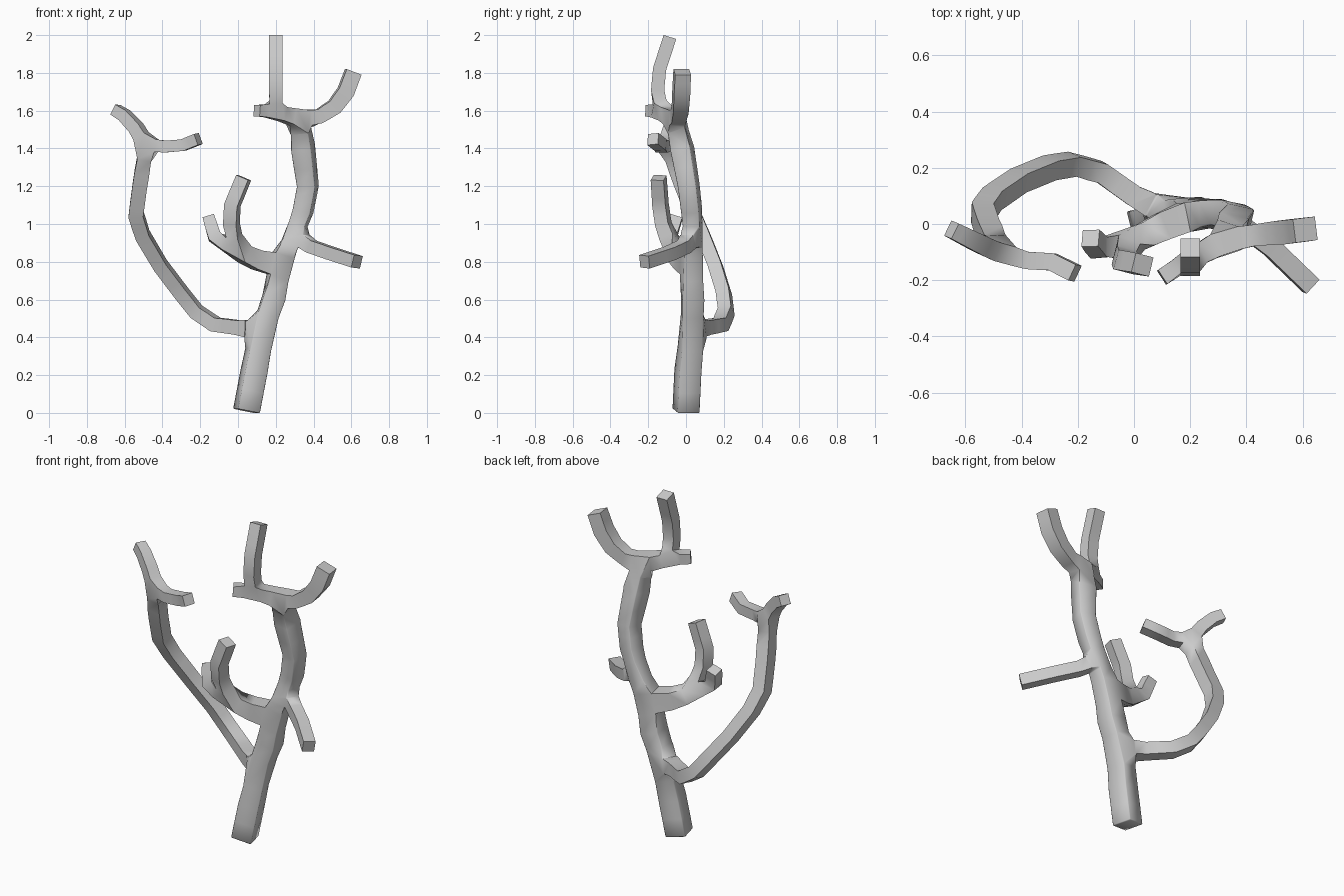
import bpy, bmesh, math
from mathutils import Vector
from mathutils.geometry import intersect_point_line

if "Cube" in bpy.data.objects:
    bpy.data.objects.remove(bpy.data.objects["Cube"])

# Skeleton: each limb is a list of (x, y, z, radius); limbs start at a named joint
verts, radii, edges, joints = [], [], [], {}


def limb(points, start=None, marks=None):
    """Add a chain of skeleton points, optionally starting at a joint; name points in marks."""
    prev = joints[start] if start else None
    for i, (x, y, z, r) in enumerate(points):
        verts.append((x, y, z))
        radii.append(r)
        cur = len(verts) - 1
        if prev is not None:
            edges.append((prev, cur))
        if marks and i in marks:
            joints[marks[i]] = cur
        prev = cur


# Trunk
limb([(0.045, 0.0, 0.01, .060), (0.085, 0.01, 0.22, .060), (0.13, 0.03, 0.44, .061),
      (0.19, 0.035, 0.61, .058), (0.23, 0.035, 0.79, .056), (0.295, 0.04, 0.94, .049),
      (0.345, 0.03, 1.07, .048), (0.37, 0.015, 1.2, .049), (0.345, -0.02, 1.4, .054),
      (0.33, -0.055, 1.56, .050)],
     marks={2: "low", 4: "mid", 5: "side", 9: "crown"})
trunk = [Vector(v) for v in verts]

# Long left branch and its two twigs
limb([(0.0, 0.10, 0.452, .038), (-0.12, 0.185, 0.468, .037), (-0.22, 0.213, 0.535, .036),
      (-0.30, 0.20, 0.635, .036), (-0.41, 0.155, 0.78, .036), (-0.505, 0.09, 0.94, .037),
      (-0.54, 0.04, 1.05, .039), (-0.52, -0.02, 1.2, .039),
      (-0.485, -0.10, 1.42, .041)], "low", {8: "left_fork"})
limb([(-0.54, -0.075, 1.51, .034), (-0.60, -0.045, 1.575, .032),
      (-0.65, -0.02, 1.605, .030)], "left_fork")
limb([(-0.38, -0.13, 1.41, .031), (-0.29, -0.135, 1.418, .031),
      (-0.21, -0.175, 1.45, .031)], "left_fork")

# Inner branch and its two twigs
limb([(0.10, -0.01, 0.81, .051), (-0.02, -0.07, 0.862, .049)], "mid", {1: "inner_fork"})
limb([(-0.035, -0.12, 1.0, .036), (-0.03, -0.135, 1.1, .036),
      (0.03, -0.145, 1.245, .035)], "inner_fork")
limb([(-0.125, -0.085, 0.935, .036), (-0.155, -0.05, 1.035, .031)], "inner_fork")

# Short right branch
limb([(0.39, -0.01, 0.88, .034), (0.49, -0.085, 0.845, .034),
      (0.63, -0.22, 0.80, .034)], "side")

# Crown: right limb, left joint with an upright and a stub
limb([(0.43, -0.04, 1.57, .038), (0.51, -0.03, 1.62, .041), (0.57, -0.025, 1.70, .043),
      (0.61, -0.02, 1.805, .042)], "crown")
limb([(0.20, -0.125, 1.59, .037)], "crown", {0: "crown_fork"})
limb([(0.10, -0.19, 1.60, .030)], "crown_fork")
limb([(0.20, -0.15, 1.71, .035), (0.20, -0.14, 1.82, .035),
      (0.20, -0.085, 1.99, .035)], "crown_fork")

# Skin the skeleton into one continuous square-section tree
mesh = bpy.data.meshes.new("bare_tree")
mesh.from_pydata(verts, edges, [])
tree = bpy.data.objects.new("bare_tree", mesh)
bpy.context.collection.objects.link(tree)
bpy.context.view_layer.objects.active = tree
tree.select_set(True)

skin = tree.modifiers.new("skin", 'SKIN')
skin.branch_smoothing = 0.3
skin.use_smooth_shade = True
for i, (sv, r) in enumerate(zip(mesh.skin_vertices[0].data, radii)):
    sv.radius = (r, r)
    sv.use_root = i == 0
bpy.ops.object.modifier_apply(modifier="skin")


# Round the trunk: bevel only its sharp edges, leaving the twigs square
def near_trunk(p):
    for a, b in zip(trunk, trunk[1:]):
        q, t = intersect_point_line(p, a, b)
        if (p - a.lerp(b, min(1, max(0, t)))).length < 0.1:
            return True
    return False


bm = bmesh.new()
bm.from_mesh(tree.data)
sharp = [e for e in bm.edges if len(e.link_faces) == 2
         and e.calc_face_angle(0) > math.radians(50)
         and e.verts[0].co.z < 1.5 and e.verts[1].co.z < 1.5
         and near_trunk(e.verts[0].co) and near_trunk(e.verts[1].co)]
bmesh.ops.bevel(bm, geom=sharp, offset=0.022, segments=1, profile=0.5,
                affect='EDGES', clamp_overlap=True)
bm.to_mesh(tree.data)
bm.free()
bpy.ops.object.shade_smooth_by_angle(angle=math.radians(55))
